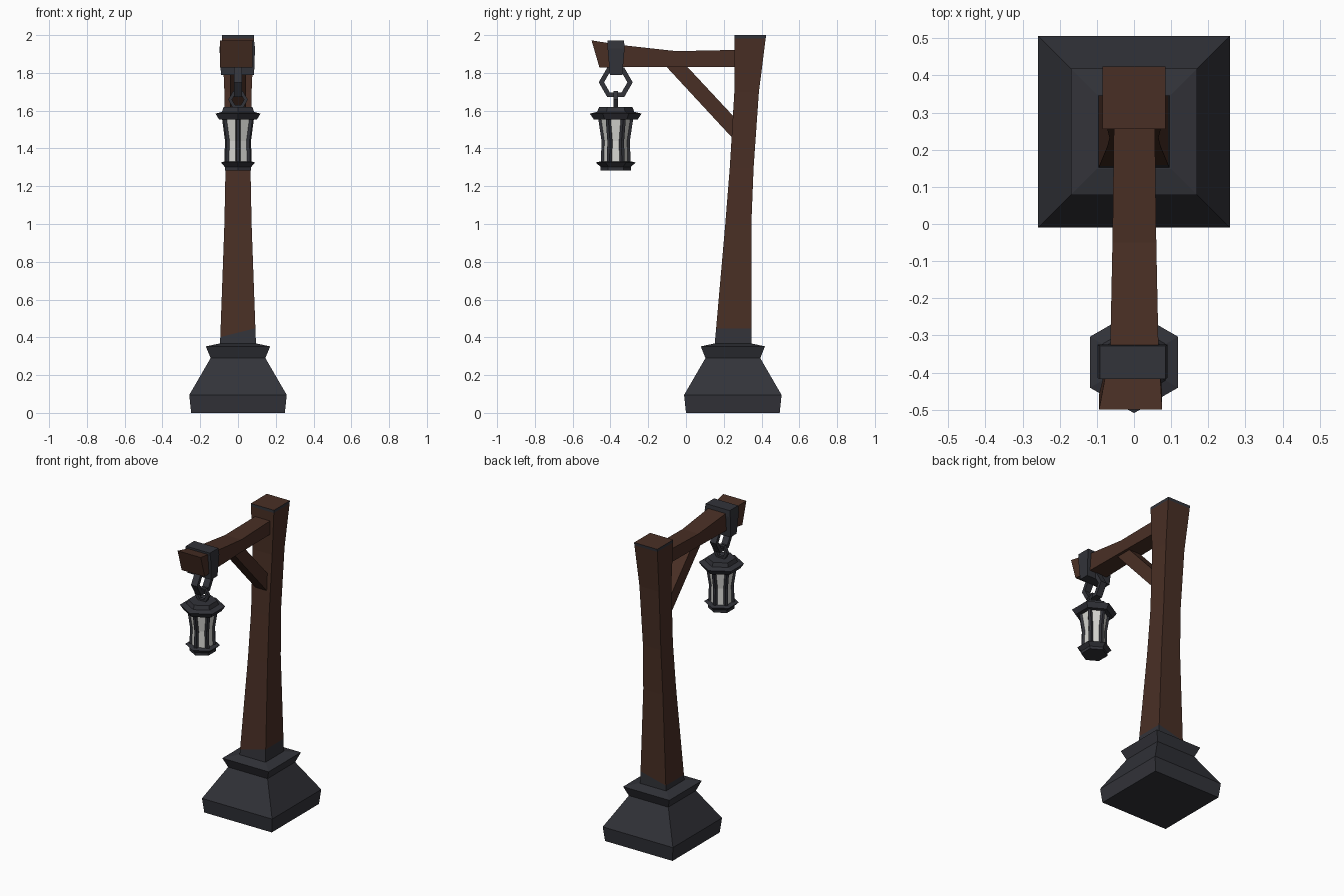
import bpy, bmesh, math
from mathutils import Vector

if "Cube" in bpy.data.objects:
    bpy.data.objects.remove(bpy.data.objects["Cube"])


def material(name, rgb):
    m = bpy.data.materials.new(name)
    m.diffuse_color = (*rgb, 1)
    m.use_nodes = True
    m.node_tree.nodes["Principled BSDF"].inputs["Base Color"].default_value = m.diffuse_color
    return m


WOOD = material("dark_wood", (0.066, 0.028, 0.018))
IRON = material("dark_iron", (0.032, 0.033, 0.041))
GLASS = material("pale_glass", (0.68, 0.68, 0.65))


def finish(name, bm, *mats):
    bmesh.ops.recalc_face_normals(bm, faces=bm.faces)
    me = bpy.data.meshes.new(name)
    bm.to_mesh(me)
    bm.free()
    for m in mats:
        me.materials.append(m)
    ob = bpy.data.objects.new(name, me)
    bpy.context.collection.objects.link(ob)
    return ob


def loft(rings, closed=False):
    """Skin a list of equal-length point rings; cap the ends unless closed."""
    bm = bmesh.new()
    vs = [[bm.verts.new(p) for p in r] for r in rings]
    n = len(vs[0])
    pairs = list(zip(vs, vs[1:])) + ([(vs[-1], vs[0])] if closed else [])
    for a, b in pairs:
        for i in range(n):
            j = (i + 1) % n
            bm.faces.new((a[i], a[j], b[j], b[i]))
    if not closed:
        bm.faces.new(vs[0])
        bm.faces.new(vs[-1])
    return bm


def level(x0, x1, y0, y1, z):
    return [(x0, y0, z), (x1, y0, z), (x1, y1, z), (x0, y1, z)]


# Stepped square foot
foot = [(0.0, 0.248), (0.095, 0.258), (0.29, 0.145), (0.352, 0.17), (0.367, 0.10)]
finish("foot", loft([level(-h, h, 0.248 - h, 0.248 + h, z) for z, h in foot]), IRON)

# Leaning post, with iron-coloured bottom and top rim
post = [(0.34, 0.096, 0.15, 0.346), (1.0, 0.072, 0.208, 0.346),
        (1.3, 0.066, 0.232, 0.358), (1.7, 0.072, 0.256, 0.386),
        (2.0, 0.085, 0.256, 0.424)]
bm = loft([level(-h, h, a, b, z) for z, h, a, b in post])
low, tilt = Vector((0, 0.25, 0.425)), Vector((-0.25, 0, 1))
rim = Vector((0, 0, 1.982))
for co, no in ((low, tilt), (rim, Vector((0, 0, 1)))):
    bmesh.ops.bisect_plane(bm, geom=bm.verts[:] + bm.edges[:] + bm.faces[:],
                           plane_co=co, plane_no=no)
bm.normal_update()
for f in bm.faces:
    c = f.calc_center_median()
    if (c - low).dot(tilt) < 0 or (c.z > rim.z and abs(f.normal.z) < 0.5):
        f.material_index = 1
finish("post", bm, WOOD, IRON)

# Bent beam: y top, y bottom, z top, z bottom, left, right
beam = [(-0.50, -0.458, 1.972, 1.828, -0.094, 0.076),
        (-0.34, -0.34, 1.947, 1.83, -0.064, 0.066),
        (-0.05, -0.05, 1.915, 1.832, -0.058, 0.06),
        (0.28, 0.28, 1.922, 1.832, -0.054, 0.056)]
finish("beam", loft([[(l, yt, zt), (r, yt, zt), (r, yb, zb), (l, yb, zb)]
                     for yt, yb, zt, zb, l, r in beam]), WOOD)

# Diagonal brace
brace = [(-0.115, 1.845), (-0.005, 1.845), (0.27, 1.55), (0.26, 1.44)]
finish("brace", loft([[(x, y, z) for y, z in brace] for x in (-0.042, 0.042)]), WOOD)

# Iron strap round the beam end
finish("strap", loft([level(-0.09, 0.085, -0.403, -0.337, 1.79),
                      level(-0.098, 0.09, -0.415, -0.325, 1.93),
                      level(-0.092, 0.085, -0.417, -0.328, 1.972)]), IRON)

# Lantern hangs on this axis
CY = -0.372


def hexagon(r, z):
    return [(r * math.cos(a), CY + r * math.sin(a), z)
            for a in (math.pi / 2 + k * math.pi / 3 for k in range(6))]


def link(name, radius, z, thick, width, across):
    """Six-sided chain link, standing along y or across along x."""
    rings = []
    for k in range(6):
        a = k * math.pi / 3
        ring = []
        for dr, w in ((0, -1), (0, 1), (-thick, 1), (-thick, -1)):
            u, v = (radius + dr) * math.cos(a), (radius + dr) * math.sin(a)
            s = w * width
            ring.append((u, CY + s, z + v) if across else (s, CY + u, z + v))
        rings.append(ring)
    finish(name, loft(rings, closed=True), IRON)


link("hanging_link", 0.09, 1.75, 0.028, 0.022, False)
link("lantern_loop", 0.052, 1.658, 0.02, 0.011, True)

# Lantern roof and base
for name, prof in (
        ("lantern_roof", [(1.552, 0.115), (1.584, 0.137), (1.594, 0.098), (1.62, 0.088)]),
        ("lantern_base", [(1.284, 0.08), (1.302, 0.08), (1.325, 0.105), (1.332, 0.08)])):
    finish(name, loft([hexagon(r, z) for z, r in prof]), IRON)

# Waisted glass body and corner bars
waist = [(1.32, 0.079), (1.44, 0.075), (1.56, 0.093)]
finish("lantern_glass", loft([hexagon(r - 0.007, z) for z, r in waist]), GLASS)
for k in range(6):
    a = math.pi / 2 + k * math.pi / 3
    out = Vector((math.cos(a), math.sin(a), 0))
    side = Vector((-out.y, out.x, 0))
    rings = [[Vector((0, CY, z)) + out * (r + d) + side * s
              for d, s in ((0, -0.008), (0, 0.008), (-0.02, 0.016), (-0.02, -0.016))]
             for z, r in waist]
    finish(f"lantern_bar_{k + 1}", loft(rings), IRON)
